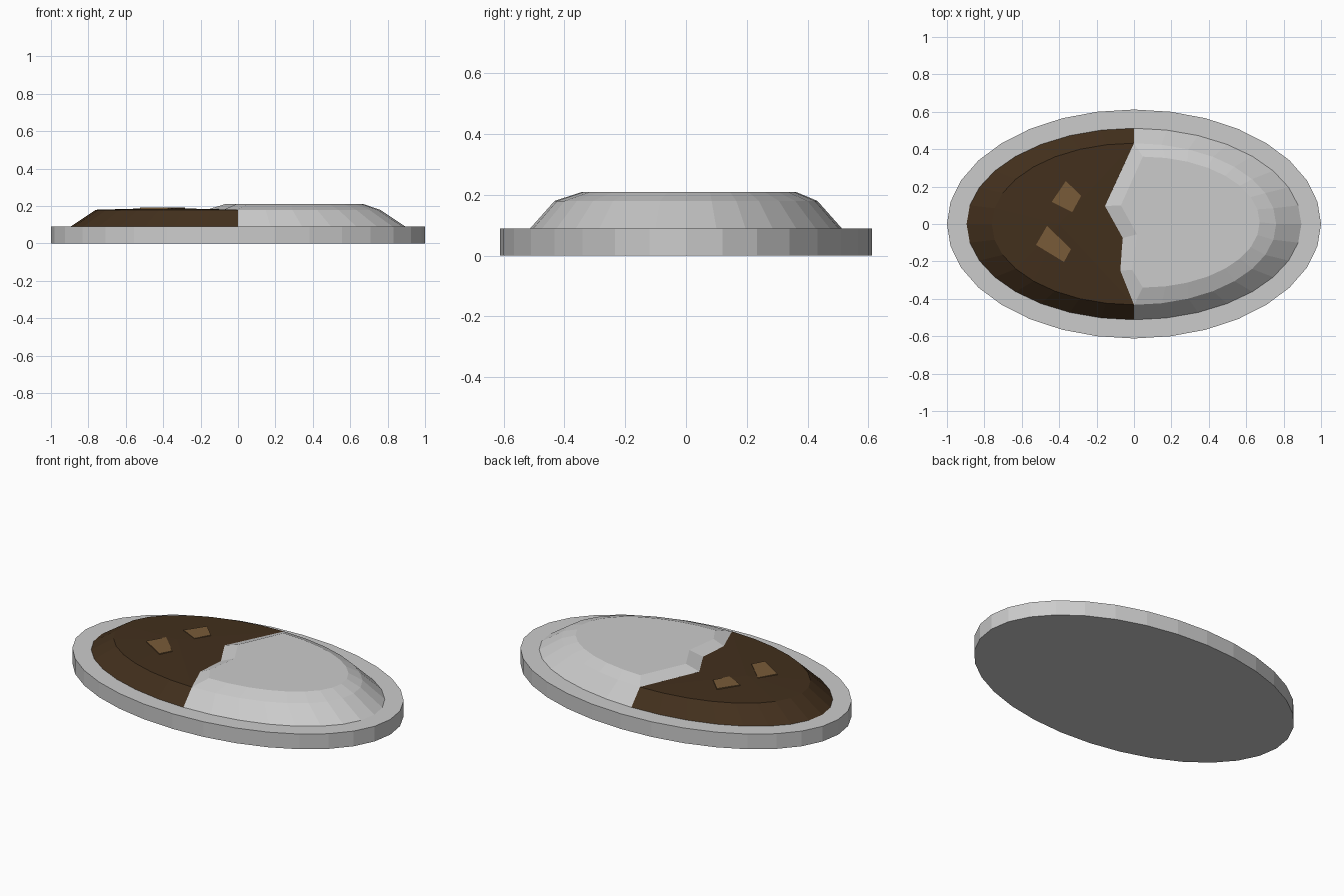
import bpy
from math import sin, cos, pi

if "Cube" in bpy.data.objects:
    bpy.data.objects.remove(bpy.data.objects["Cube"])


def material(name, rgb):
    m = bpy.data.materials.new(name)
    m.diffuse_color = (*rgb, 1)
    m.use_nodes = True
    m.node_tree.nodes["Principled BSDF"].inputs["Base Color"].default_value = m.diffuse_color
    return m


def build(name, verts, faces, mat=None):
    me = bpy.data.meshes.new(name)
    me.from_pydata(verts, [], faces)
    me.update()
    ob = bpy.data.objects.new(name, me)
    bpy.context.collection.objects.link(ob)
    if mat:
        me.materials.append(mat)
    return ob


def arc(rx, ry, z, start, steps, cx=0, cy=0):
    """Points on an ellipse, one 32nd of a turn apart."""
    pts = []
    for i in range(steps):
        a = start + i * pi / 16
        pts.append((cx + rx * cos(a), cy + ry * sin(a), z))
    return pts


def loft(name, loops, mat=None, apex=None):
    """Join closed loops, capping the bottom and top (or fanning to an apex)."""
    n = len(loops[0])
    verts = [p for loop in loops for p in loop]
    faces = [tuple(reversed(range(n)))]
    for k in range(len(loops) - 1):
        for i in range(n):
            j = (i + 1) % n
            faces.append((k * n + i, k * n + j, (k + 1) * n + j, (k + 1) * n + i))
    top = (len(loops) - 1) * n
    if apex:
        verts.append(apex)
        faces += [(top + i, top + (i + 1) % n, len(verts) - 1) for i in range(n)]
    else:
        faces.append(tuple(range(top, top + n)))
    return build(name, verts, faces, mat)


brown = material("dark_brown", (0.055, 0.029, 0.012))
tan = material("light_brown", (0.19, 0.105, 0.04))

# Oval base plate
loft("base_plate", [arc(1, 0.612, z, 0, 32) for z in (0, 0.09)])

# Brown half with a very slight crown
loft("brown_half", [arc(0.895, 0.512, 0.09, pi / 2, 17),
                    arc(0.76, 0.432, 0.18, pi / 2, 17)], brown, (-0.4, 0, 0.19))

# Grey half with a raised top and a jagged edge lapping over the brown
lower_jag = [(-0.155, 0.096, 0.184), (-0.06, -0.075, 0.182), (-0.075, -0.25, 0.181)]
upper_jag = [(-0.07, 0.10, 0.21), (0.016, -0.055, 0.21), (-0.01, -0.245, 0.21)]
foot_jag = [(0, y, 0.09) for y in (0.1, -0.07, -0.25)]
loft("grey_half", [arc(0.895, 0.512, 0.09, -pi / 2, 17) + foot_jag,
                   arc(0.76, 0.432, 0.18, -pi / 2, 17) + lower_jag,
                   arc(0.625, 0.35, 0.21, -pi / 2, 17, 0.047, 0.01) + upper_jag])

# Two light flecks lying on the brown half
flecks = {
    "back_fleck": [(-0.364, 0.23), (-0.44, 0.118), (-0.33, 0.064), (-0.283, 0.15)],
    "front_fleck": [(-0.465, -0.01), (-0.524, -0.112), (-0.374, -0.203), (-0.337, -0.134)],
}
for name, pts in flecks.items():
    loft(name, [[(x, y, z) for x, y in pts] for z in (0.18, 0.191)], tan)
